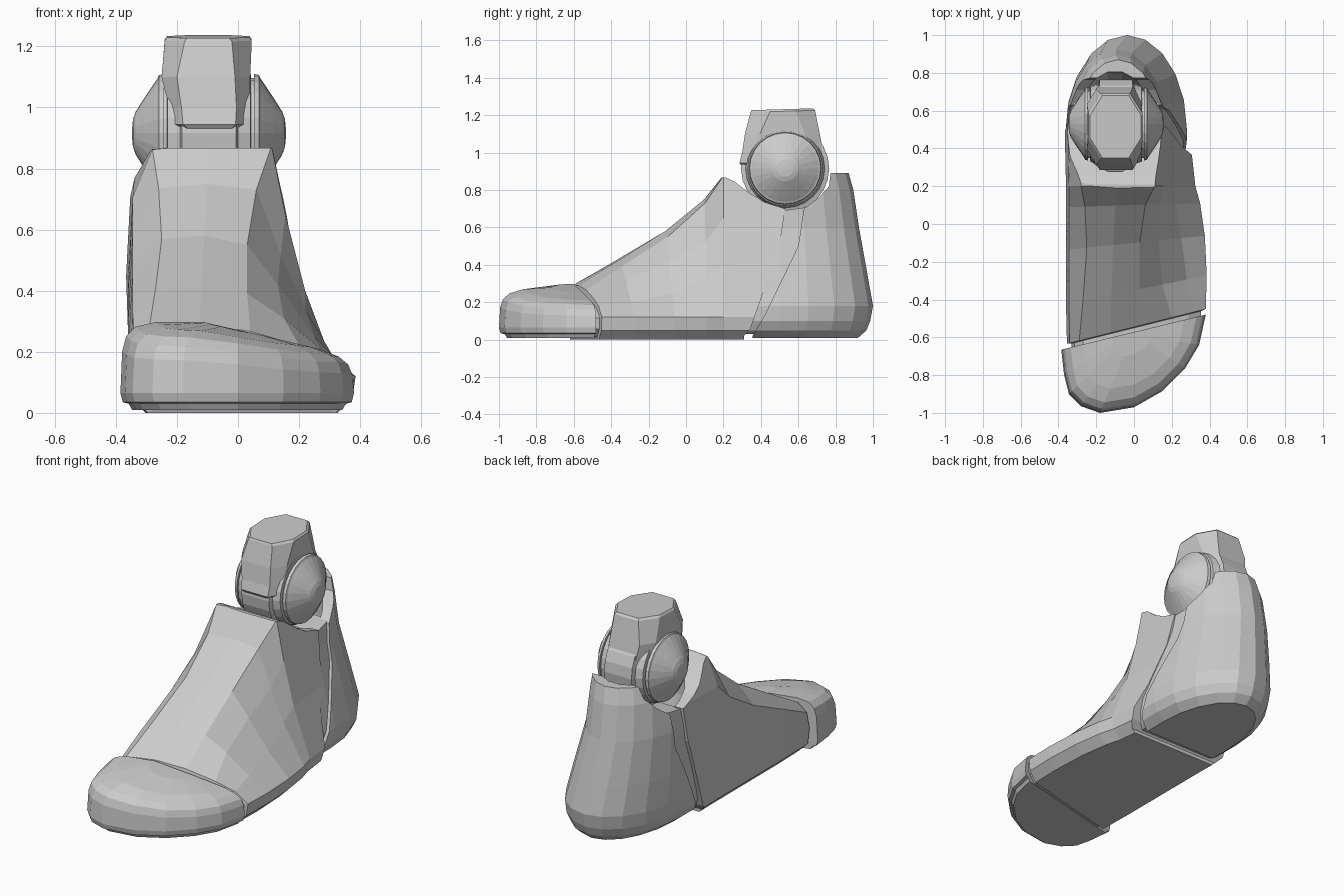
import bpy, bmesh
from math import sin, cos, pi

if "Cube" in bpy.data.objects:
    bpy.data.objects.remove(bpy.data.objects["Cube"])


def make(name, bm):
    bmesh.ops.recalc_face_normals(bm, faces=bm.faces)
    if bm.calc_volume(signed=True) < 0:
        bmesh.ops.reverse_faces(bm, faces=bm.faces)
    me = bpy.data.meshes.new(name)
    bm.to_mesh(me)
    bm.free()
    ob = bpy.data.objects.new(name, me)
    bpy.context.collection.objects.link(ob)
    return ob


def loft(name, rings):
    """Closed solid through rings of equal point count."""
    bm = bmesh.new()
    vs = [[bm.verts.new(p) for p in r] for r in rings]
    n = len(rings[0])
    for a, b in zip(vs, vs[1:]):
        for i in range(n):
            j = (i + 1) % n
            bm.faces.new((a[i], a[j], b[j], b[i]))
    bm.faces.new(vs[0])
    bm.faces.new(vs[-1])
    return make(name, bm)


def carve(ob, profile, hollow=True):
    """Hollow the solid with the ankle well, then keep what lies inside the side profile."""
    well = [(0.4, 0.17, 0.2), (0.65, 0.2, 0.26), (1.3, 0.21, 0.285)]
    cutters = [(loft("profile_cutter", [[(x, y, z) for y, z in profile] for x in (-0.8, 0.8)]),
                'INTERSECT')]
    if hollow:
        oval = loft("well_cutter", [[(-0.1 + rx * cos((k + .5) * pi / 8),
                                      0.54 + ry * sin((k + .5) * pi / 8), z)
                                     for k in range(16)] for z, rx, ry in well])
        cutters.insert(0, (oval, 'DIFFERENCE'))
    for cutter, op in cutters:
        cutter.hide_render = True
        m = ob.modifiers.new("cut", 'BOOLEAN')
        m.operation, m.object, m.solver = op, cutter, 'EXACT'
    bpy.context.view_layer.update()
    dg = bpy.context.evaluated_depsgraph_get()
    me = bpy.data.meshes.new_from_object(ob.evaluated_get(dg))
    ob.modifiers.clear()
    ob.data = me
    for cutter, op in cutters:
        bpy.data.objects.remove(cutter)


# Toe cap: outline scaled about the middle of its slanted rear seam
outline = [(-.385, -.665), (-.37, -.8), (-.345, -.9), (-.28, -.965), (-.18, -1.0),
           (0, -.97), (.15, -.885), (.27, -.765), (.345, -.64), (.38, -.48)]
mx, my = -0.0025, -0.5725


def toe_height(x, y):
    h = 0.297 - max(0, x + 0.1) * 0.24
    return h - max(0, -0.66 - y) * 0.13


rings = []
for s, a, b in [(.9, .01, 0), (.93, .03, 0), (.98, .035, 0), (1, .065, 0), (.985, 0, .68),
                (.95, 0, .85), (.87, 0, .95), (.7, 0, 1), (.3, 0, 1)]:
    ring = []
    for x, y in outline:
        px, py = mx + (x - mx) * s, my + (y - my) * s
        ring.append((px, py, a + b * toe_height(px, py)))
    rings.append(ring)
loft("toe_cap", rings)

# Midfoot shell: cross-sections along y, sheared to follow the toe seam
sections = [
    # y, shear, top, left, top-left, top-right x z, mid1 x z, mid2 x z, right
    (-.545, .25, .29, -.355, -.29, .04, .267, .2, .222, .31, .18, .38),
    (-.35, .2, .415, -.36, -.27, .03, .39, .15, .31, .28, .2, .385),
    (-.1, .1, .58, -.36, -.25, .03, .55, .13, .42, .25, .25, .375),
    (.1, .03, .75, -.36, -.26, .06, .73, .14, .52, .22, .34, .35),
    (.2, 0, .88, -.36, -.28, .11, .875, .155, .65, .22, .4, .325),
    (.65, 0, .9, -.37, -.33, .14, .88, .16, .65, .2, .42, .275)]


def mid_ring(y, sh, t, xl, tl, tr, trz, ax, az, bx, bz, xr, s=1.0):
    pts = [(xl + .06, 0), (xl + .01, .05), (xl, .5 * t), (xl + .015, .8 * t), (tl, .98 * t),
           ((tl + tr) / 2, t), (tr, trz), (ax, az), (bx, bz), (xr, .12), (xr - .01, .05),
           (xr - .06, 0)]
    return [(x * s, y + sh * x * s, .2 * (1 - s) + z * (s - .08 * (s < 1))) for x, z in pts]


# A recessed tongue behind the toe cap forms the groove
tongue = mid_ring(*sections[0], s=.93)
rings = [[(x, y - .05, z) for x, y, z in tongue], [(x, y - .005, z) for x, y, z in tongue]]
mid = loft("midfoot_shell", rings + [mid_ring(*s) for s in sections])
carve(mid, [(-1.2, -.2), (.31, -.2), (.31, .02), (.345, .06), (.5, .5), (.53, .7),
            (.42, .735), (.33, .79), (.26, .845), (.21, .868), (-1.2, .868)])

# Heel shell and the recessed lip that fills the seam in front of it
levels = [(.01, -.27, .2, .92), (.05, -.32, .25, .965), (.1, -.345, .275, .985),
          (.18, -.355, .28, 1.0), (.35, -.362, .238, .97), (.6, -.362, .172, .925),
          (.8, -.34, .152, .895), (.89, -.31, .14, .87)]


def heel_loft(name, s):
    rings = []
    for z, xl, xr, yb in levels:
        cx, rx = (xl + xr) / 2, (xr - xl) / 2 * s
        arc = [(cx + rx * cos(k * pi / 10), .5 + (yb - .5) * s * sin(k * pi / 10), z)
               for k in range(11)]
        rings.append([(cx + rx, .25, z)] + arc + [(cx - rx, .25, z)])
    return loft(name, rings)


heel = heel_loft("heel_shell", 1)
carve(heel, [(.355, -.2), (.355, .02), (.42, .13), (.6, .5), (.63, .7), (.71, .76),
             (.765, .82), (.785, 1.0), (1.2, 1.0), (1.2, -.2)])
lip = heel_loft("heel_seam_lip", .94)
carve(lip, [(.3, .03), (.33, .06), (.485, .5), (.515, .69), (.66, .71), (.66, .5), (.45, .03)],
      hollow=False)

# Ankle joint: profile of (offset, radius) mirrored and revolved about x
half = [(.252, .012), (.249, .045), (.24, .07), (.212, .115), (.18, .163), (.168, .18),
        (.164, .19), (.148, .194), (.148, .18), (.138, .18), (.136, .2), (.095, .212),
        (.088, .236)]
profile = half + [(-o, r) for o, r in reversed(half)]
loft("ankle_joint", [[(-.095 + o, .53 + r * cos(k * pi / 12), .916 + r * sin(k * pi / 12))
                      for k in range(24)] for o, r in profile])

# Shin post: tapered octagon with a slightly tilted top
rings = []
for z, x0, x1, y0, y1, c in [(.925, -.19, .005, .3, .74, .03), (.945, -.21, .022, .285, .75, .03),
                             (1.0, -.225, .035, .3, .735, .04), (1.1, -.25, .04, .315, .715, .05),
                             (1.222, -.24, .045, .345, .69, .065),
                             (1.233, -.232, .037, .35, .68, .065)]:
    oct8 = [(x0 + c, y0), (x1 - c, y0), (x1, y0 + c * 1.6), (x1, y1 - c * 1.6),
            (x1 - c, y1), (x0 + c, y1), (x0, y1 - c * 1.6), (x0, y0 + c * 1.6)]
    rings.append([(x, y, z + (.03 * (y - .55) if z > 1.2 else 0)) for x, y in oct8])
loft("shin_post", rings)
